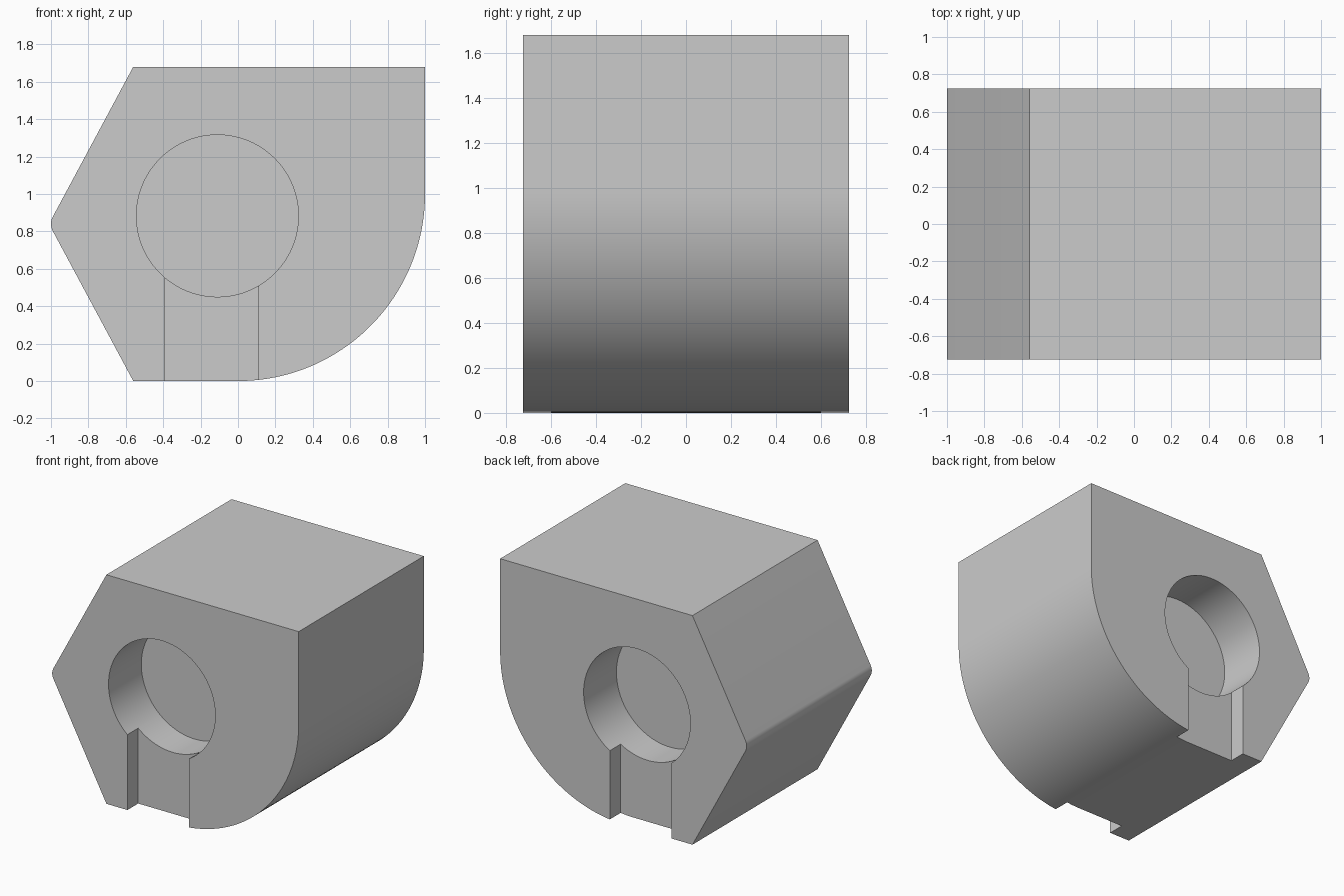
import bpy
import bmesh
from math import sin, cos, pi, radians
from mathutils import Matrix

cube = bpy.data.objects.get("Cube")
if cube:
    bpy.data.objects.remove(cube)

DEPTH, HEIGHT = 1.45, 1.68
HOLE_X, HOLE_Z, HOLE_R, HOLE_DEPTH = -0.11, 0.883, 0.433, 0.38
SLOT_LEFT, SLOT_RIGHT, SLOT_DEPTH = -0.39, 0.11, 0.125

grey = bpy.data.materials.new("plain grey")
grey.use_nodes = True
grey.diffuse_color = (0.6, 0.6, 0.6, 1)
grey.node_tree.nodes["Principled BSDF"].inputs["Base Color"].default_value = (0.6, 0.6, 0.6, 1)


def arc(cx, cz, r, start, end, steps):
    angles = [radians(start + (end - start) * i / steps) for i in range(steps + 1)]
    return [(cx + r * cos(a), cz + r * sin(a)) for a in angles]


def prism(name, outline, y0, y1):
    """Extrude an x-z outline from y0 to y1."""
    bm = bmesh.new()
    face = bm.faces.new([bm.verts.new((x, y0, z)) for x, z in outline])
    new = bmesh.ops.extrude_face_region(bm, geom=[face])["geom"]
    bmesh.ops.translate(bm, vec=(0, y1 - y0, 0),
                        verts=[v for v in new if isinstance(v, bmesh.types.BMVert)])
    bmesh.ops.recalc_face_normals(bm, faces=bm.faces)
    mesh = bpy.data.meshes.new(name)
    bm.to_mesh(mesh)
    bm.free()
    mesh.materials.append(grey)
    obj = bpy.data.objects.new(name, mesh)
    bpy.context.collection.objects.link(obj)
    return obj


# Block: pointed left side with a rounded tip, large rounded lower right corner
outline = [(1, HEIGHT), (-0.56, HEIGHT)]
outline += arc(-0.92, HEIGHT / 2, 0.08, 151.8, 208.2, 8)
outline += [(-0.56, 0)]
outline += arc(0, 1, 1, -90, 0, 48)
block = prism("block", outline, -DEPTH / 2, DEPTH / 2)

# Round pockets and shallow slots, on the front and back
circle = arc(HOLE_X, HOLE_Z, HOLE_R, 0, 360, 96)[:-1]
slot = [(SLOT_LEFT, -0.2), (SLOT_RIGHT, -0.2), (SLOT_RIGHT, HOLE_Z), (SLOT_LEFT, HOLE_Z)]
cutters = []
for side, label in ((-1, "front"), (1, "back")):
    outer = side * (DEPTH / 2 + 0.1)
    for part, shape, depth in (("pocket", circle, HOLE_DEPTH), ("slot", slot, SLOT_DEPTH)):
        cutter = prism(f"{label}_{part}_cutter", shape, outer, side * (DEPTH / 2 - depth))
        cutter.hide_render = True
        cutters.append(cutter)
        cut = block.modifiers.new(f"{label} {part}", 'BOOLEAN')
        cut.operation = 'DIFFERENCE'
        cut.solver = 'EXACT'
        cut.object = cutter

# Apply the cuts and remove the cutters
bpy.ops.object.select_all(action='DESELECT')
block.select_set(True)
bpy.context.view_layer.objects.active = block
for modifier in list(block.modifiers):
    bpy.ops.object.modifier_apply(modifier=modifier.name)
for cutter in cutters:
    bpy.data.objects.remove(cutter)

bpy.ops.object.shade_smooth_by_angle(angle=radians(30))
